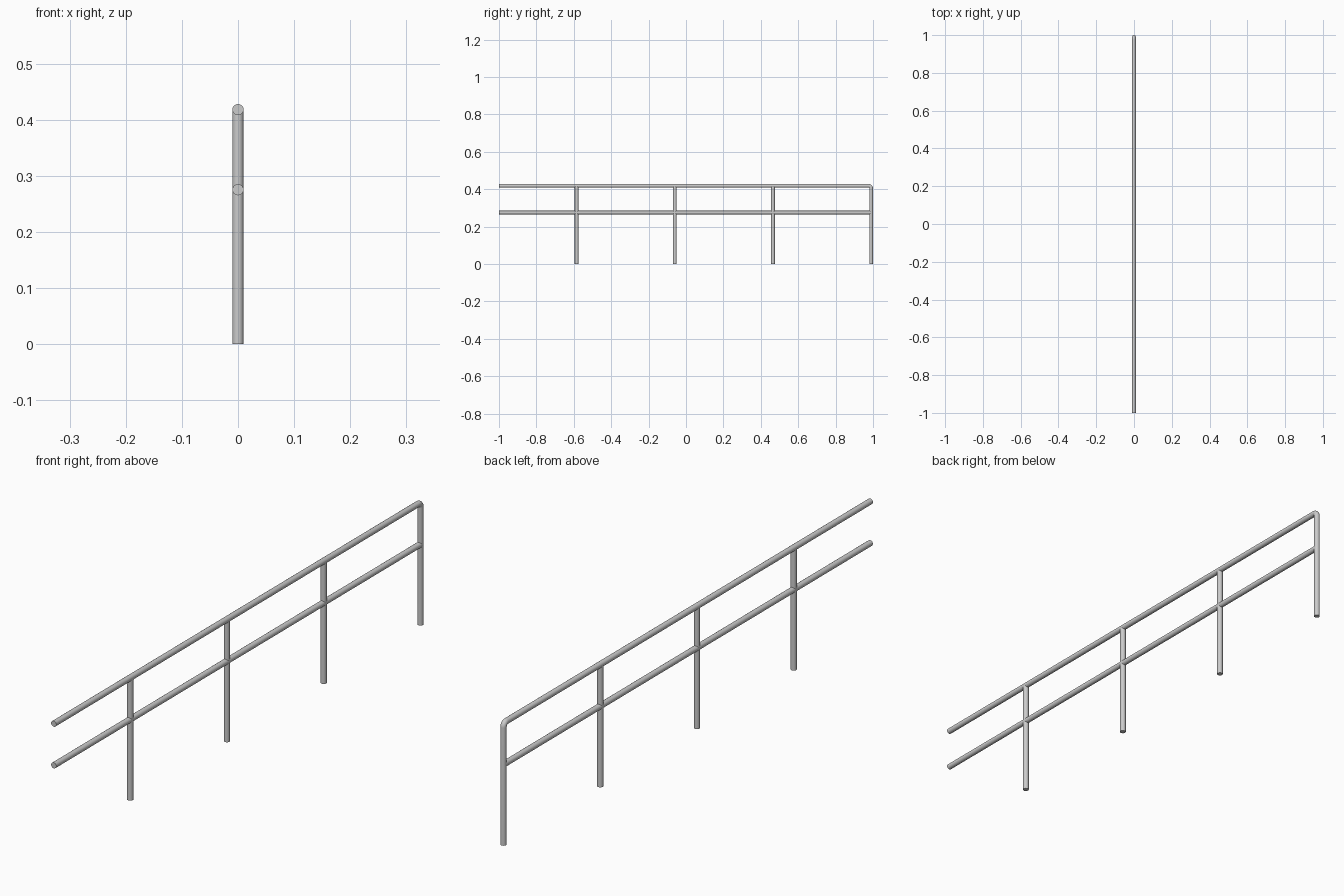
import bpy
from math import sin, cos, pi

if "Cube" in bpy.data.objects:
    bpy.data.objects.remove(bpy.data.objects["Cube"])

R = 0.01          # tube radius
TOP, MID = 0.418, 0.275
END = 0.99        # centre of the end post
BEND = 0.014      # corner bend radius


def tube(name, points):
    """Round capped tube swept along (y, z) points at x = 0."""
    curve = bpy.data.curves.new(name, 'CURVE')
    curve.dimensions = '3D'
    curve.bevel_depth = R
    curve.bevel_resolution = 6
    curve.use_fill_caps = True
    spline = curve.splines.new('POLY')
    spline.points.add(len(points) - 1)
    for p, (y, z) in zip(spline.points, points):
        p.co = (0, y, z, 1)
    obj = bpy.data.objects.new(name, curve)
    bpy.context.collection.objects.link(obj)
    bpy.ops.object.select_all(action='DESELECT')
    obj.select_set(True)
    bpy.context.view_layer.objects.active = obj
    bpy.ops.object.convert(target='MESH')
    bpy.ops.object.shade_smooth_by_angle(angle=pi / 6)


# Top rail bending down into the end post
corner = [(END - BEND + BEND * sin(a), TOP - BEND + BEND * cos(a))
          for a in (i * pi / 16 for i in range(9))]
tube("top_rail_and_end_post", [(-1, TOP)] + corner + [(END, 0)])

# Middle rail
tube("middle_rail", [(-1, MID), (END, MID)])

# Evenly spaced support posts
for i in range(3):
    y = END - 0.525 * (i + 1)
    tube(f"support_post_{i + 1}", [(y, 0), (y, TOP)])
